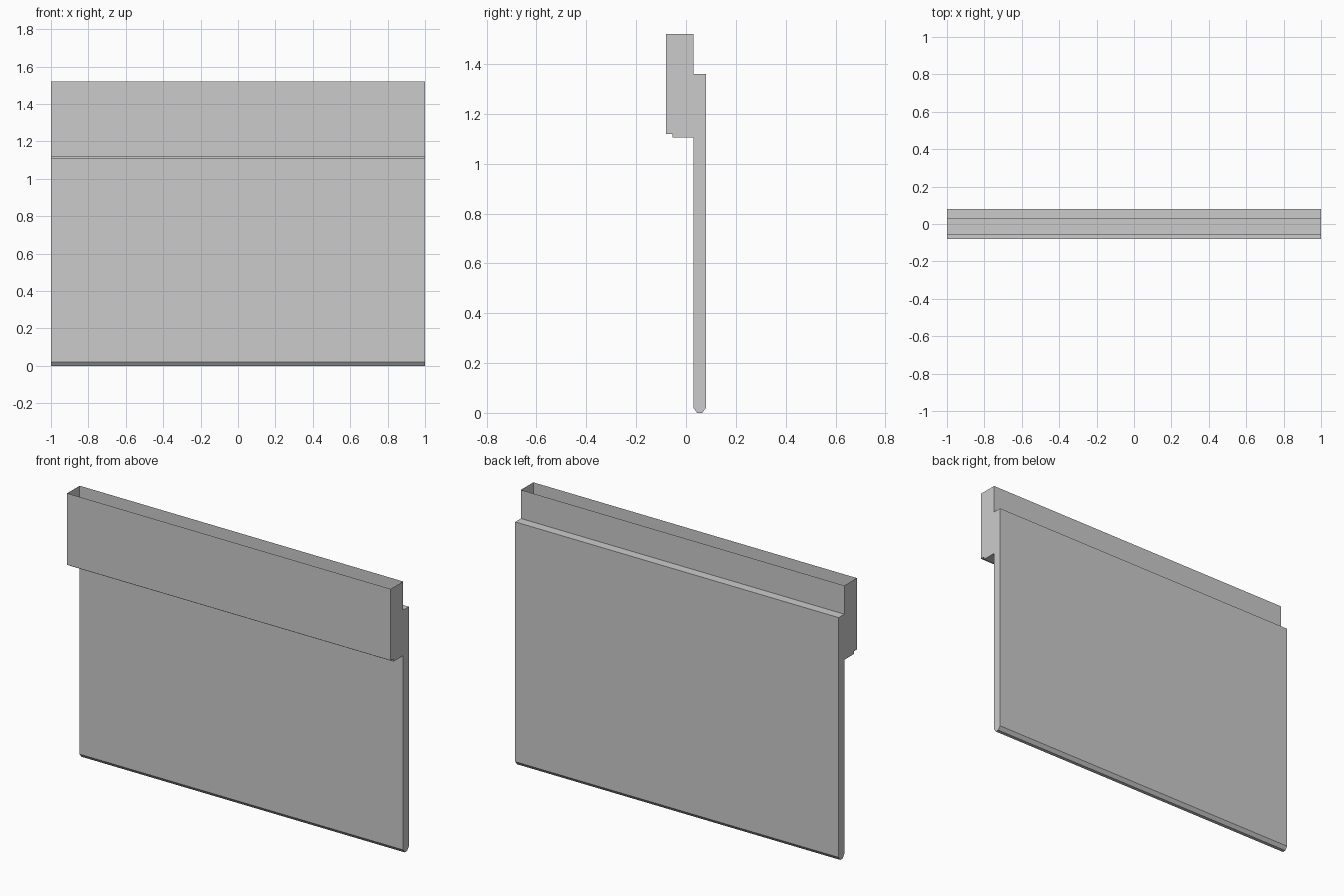
import bpy
import bmesh

cube = bpy.data.objects.get("Cube")
if cube:
    bpy.data.objects.remove(cube, do_unlink=True)

grey = bpy.data.materials.new("plain_grey")
grey.use_nodes = True
colour = (0.6, 0.6, 0.6, 1)
grey.diffuse_color = colour
grey.node_tree.nodes["Principled BSDF"].inputs["Base Color"].default_value = colour

HALF_WIDTH = 1.0


def extrude_profile(name, profile, open_last=False):
    """Sweep a (y, z) outline along x with end caps; optionally leave the closing side open."""
    bm = bmesh.new()
    right = [bm.verts.new((-HALF_WIDTH, y, z)) for y, z in profile]
    left = [bm.verts.new((HALF_WIDTH, y, z)) for y, z in profile]
    n = len(profile)
    for i in range(n - 1 if open_last else n):
        j = (i + 1) % n
        bm.faces.new((right[i], right[j], left[j], left[i]))
    bm.faces.new(right[::-1])
    bm.faces.new(left)
    bmesh.ops.recalc_face_normals(bm, faces=bm.faces[:])
    mesh = bpy.data.meshes.new(name)
    bm.to_mesh(mesh)
    bm.free()
    mesh.materials.append(grey)
    obj = bpy.data.objects.new(name, mesh)
    bpy.context.collection.objects.link(obj)
    return obj


# Tall flat panel with a chamfered lower edge
extrude_profile("panel", [
    (0.03, 1.36), (0.03, 0.02), (0.045, 0.0),
    (0.065, 0.0), (0.08, 0.02), (0.08, 1.36),
])

# Hollow head box, open at the top, with a small step under its front lip
extrude_profile("head_box", [
    (-0.08, 1.52), (-0.08, 1.12), (-0.055, 1.12),
    (-0.055, 1.105), (0.03, 1.105), (0.03, 1.52),
], open_last=True)
